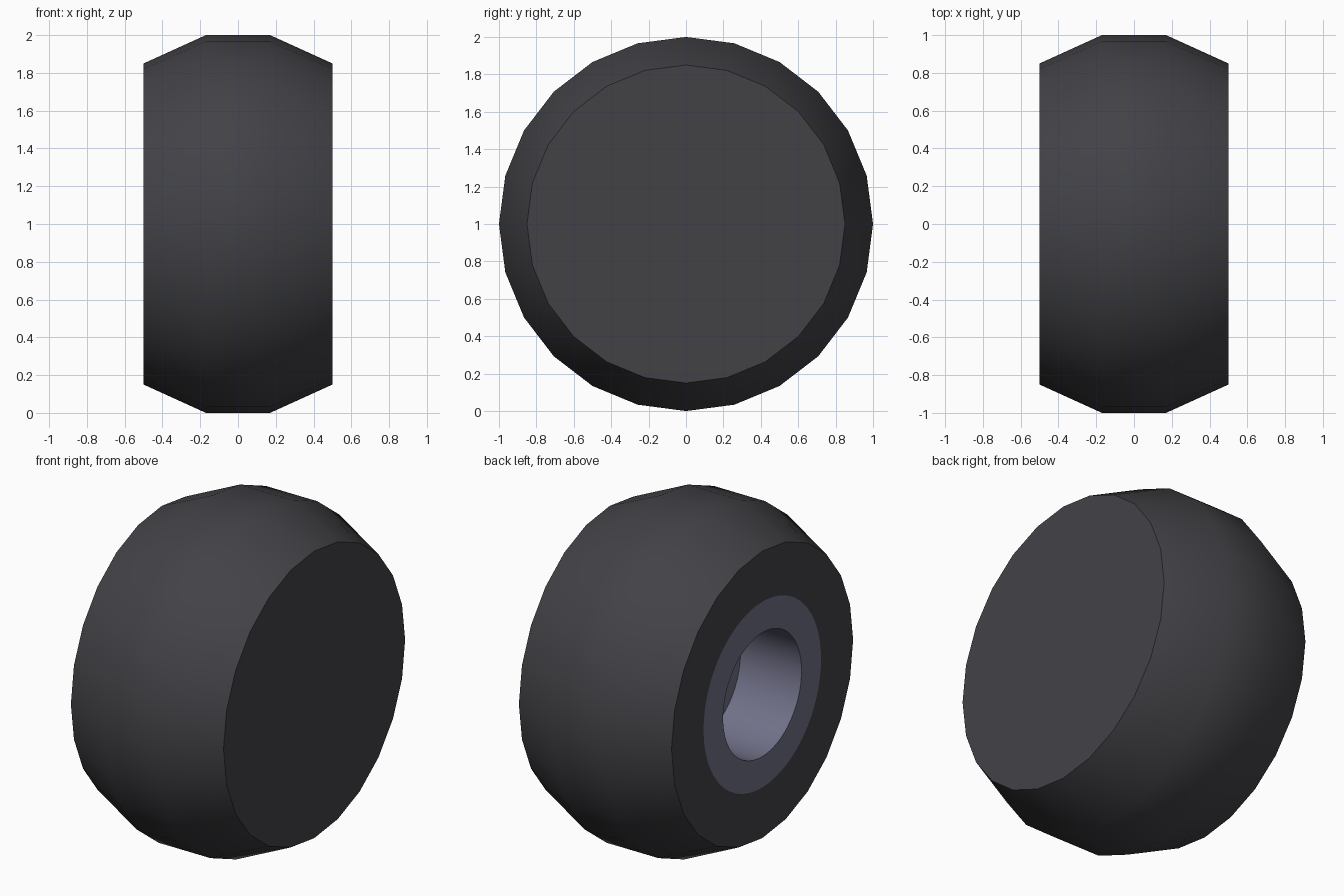
import bpy, bmesh, math

if "Cube" in bpy.data.objects:
    bpy.data.objects.remove(bpy.data.objects["Cube"])

SEG_TIRE, SEG_HUB = 24, 64


def material(name, rgb):
    m = bpy.data.materials.new(name)
    m.diffuse_color = (*rgb, 1)
    m.use_nodes = True
    m.node_tree.nodes["Principled BSDF"].inputs["Base Color"].default_value = m.diffuse_color
    return m


def ring(bm, x, r, n):
    return [bm.verts.new((x, r * math.sin(2 * math.pi * i / n),
                          1 + r * math.cos(2 * math.pi * i / n))) for i in range(n)]


def lathe(bm, profile, n):
    """Spin (x, radius) points around the x axis and return the rings."""
    rings = [ring(bm, x, r, n) for x, r in profile]
    for a, b in zip(rings, rings[1:]):
        for i in range(n):
            j = (i + 1) % n
            bm.faces.new((a[i], a[j], b[j], b[i]))
    return rings


def finish(bm, name, mat):
    bmesh.ops.recalc_face_normals(bm, faces=bm.faces)
    me = bpy.data.meshes.new(name)
    bm.to_mesh(me)
    bm.free()
    ob = bpy.data.objects.new(name, me)
    bpy.context.collection.objects.link(ob)
    me.materials.append(mat)
    bpy.ops.object.select_all(action='DESELECT')
    ob.select_set(True)
    bpy.context.view_layer.objects.active = ob
    bpy.ops.object.shade_smooth_by_angle(angle=math.radians(30))
    return ob


rubber = material("dark rubber", (0.055, 0.054, 0.062))
metal = material("blue grey metal", (0.165, 0.165, 0.25))

# Tire: faceted tread, solid on +x, round opening for the hub on -x
bm = bmesh.new()
rings = lathe(bm, [(-0.5, 0.85), (-0.17, 1), (0.17, 1), (0.5, 0.85)], SEG_TIRE)
bm.faces.new(rings[-1])
hole = ring(bm, -0.5, 0.55, SEG_HUB)
edges = [bm.edges.new((hole[i], hole[(i + 1) % SEG_HUB])) for i in range(SEG_HUB)]
edges += [bm.edges.get((rings[0][i], rings[0][(i + 1) % SEG_TIRE])) for i in range(SEG_TIRE)]
bmesh.ops.triangle_fill(bm, edges=edges, use_beauty=True, normal=(-1, 0, 0))
finish(bm, "tire", rubber)

# Hub: flush ring with an axle socket
bm = bmesh.new()
rings = lathe(bm, [(-0.5, 0.55), (-0.5, 0.367), (-0.1, 0.367)], SEG_HUB)
bm.faces.new(rings[-1])
hub = finish(bm, "hub", metal)
# The outer ring must face -x
if min(hub.data.polygons, key=lambda p: p.center.x).normal.x > 0:
    hub.data.flip_normals()
